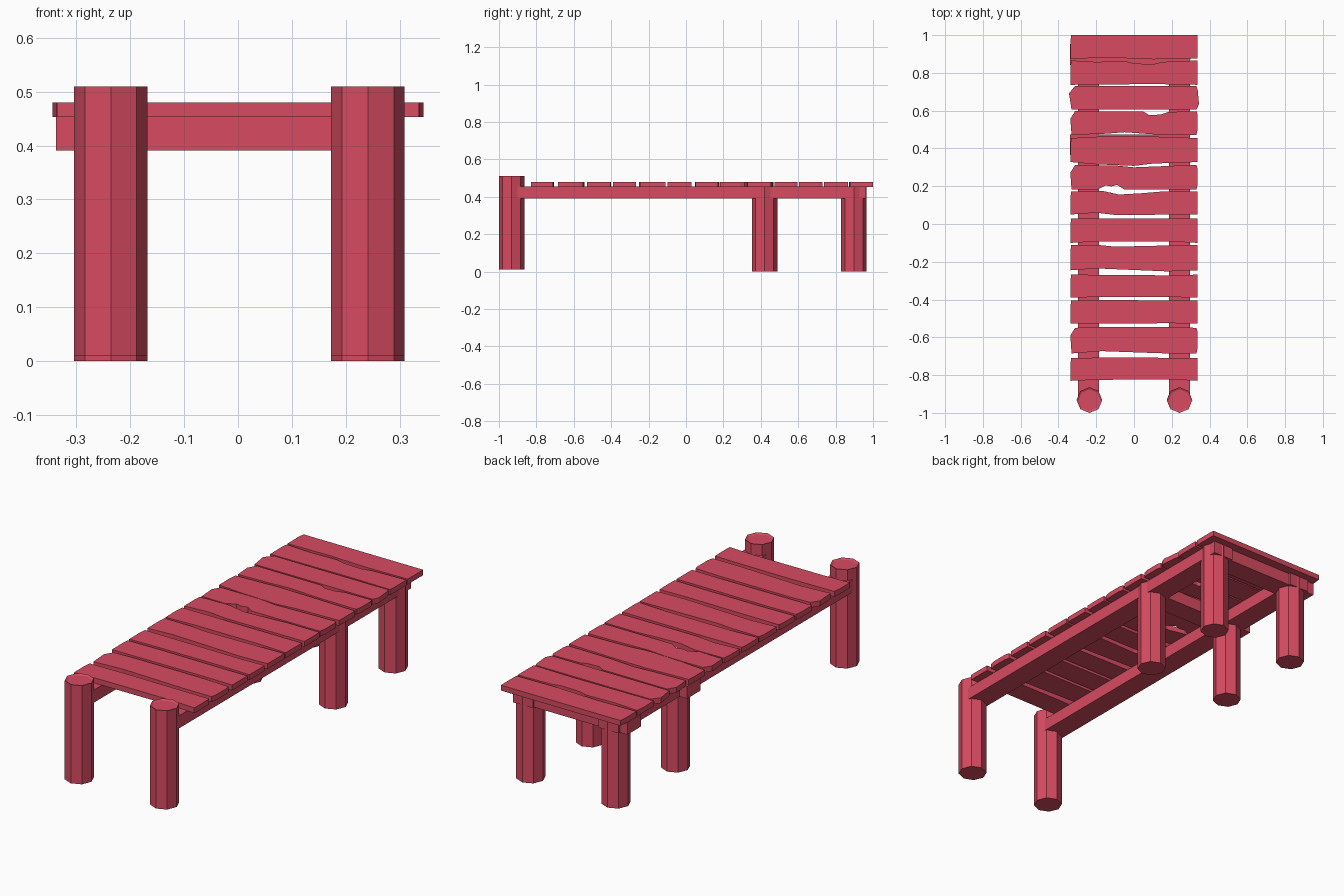
import bpy, bmesh, math

if "Cube" in bpy.data.objects:
    bpy.data.objects.remove(bpy.data.objects["Cube"])

mat = bpy.data.materials.new("red_wood")
mat.diffuse_color = (0.68, 0.07, 0.12, 1)
mat.use_nodes = True
mat.node_tree.nodes["Principled BSDF"].inputs["Base Color"].default_value = mat.diffuse_color


def finish(name, bm):
    bmesh.ops.recalc_face_normals(bm, faces=bm.faces)
    me = bpy.data.meshes.new(name)
    bm.to_mesh(me)
    bm.free()
    me.materials.append(mat)
    ob = bpy.data.objects.new(name, me)
    bpy.context.collection.objects.link(ob)
    return ob


def prism(name, pts, z0, z1, recess=0.0):
    """Extrude a flat outline from z0 to z1, optionally sinking its top face."""
    bm = bmesh.new()
    face = bm.faces.new([bm.verts.new((x, y, z0)) for x, y in pts])
    ext = bmesh.ops.extrude_face_region(bm, geom=[face], use_keep_orig=True)
    top = [g for g in ext["geom"] if isinstance(g, bmesh.types.BMFace)]
    for v in top[0].verts:
        v.co.z = z1
    if recess:
        bmesh.ops.recalc_face_normals(bm, faces=bm.faces)
        bmesh.ops.inset_region(bm, faces=top, thickness=0.011)
        for v in top[0].verts:
            v.co.z -= recess
    return finish(name, bm)


def box(name, x0, x1, y0, y1, z0, z1):
    return prism(name, [(x0, y0), (x1, y0), (x1, y1), (x0, y1)], z0, z1)


def post(name, x, y, z0, z1, recess=0.0):
    r = 0.068
    ring = [(x + r * math.cos(i * math.pi / 4), y + r * math.sin(i * math.pi / 4))
            for i in range(8)]
    return prism(name, ring, z0, z1, recess)


# Octagonal posts and long beams on both sides
for side, x in (("left", -0.236), ("right", 0.241)):
    post(f"front_post_{side}", x, -0.932, 0.01, 0.51, 0.006)
    post(f"middle_post_{side}", x, 0.42, 0, 0.452)
    post(f"back_post_{side}", x, 0.897, 0, 0.452)
    c = math.copysign(0.24, x)
    box(f"long_beam_{side}", c - 0.056, c + 0.056, -0.91, 0.962, 0.39, 0.454)

# Cross beams, sticking out on the left
for name, y in (("middle", 0.42), ("back", 0.897)):
    box(f"cross_beam_{name}", -0.338, 0.29, y - 0.055, y + 0.055, 0.391, 0.453)

# Deck planks: front y, back y, front edge wear, back edge wear as (x, dy)
planks = [
    (-0.83, -0.71, [(-0.2, 0.005), (0.2, 0.007)], [(-0.1, 0.004)]),
    (-0.685, -0.55, [(-0.17, 0.012), (0.05, 0.004), (0.17, 0.0)], [(0.17, 0.006), (-0.2, 0.006)]),
    (-0.528, -0.405, [(0.2, 0.003)], [(0.17, 0.0), (-0.17, 0.003)]),
    (-0.39, -0.268, [(-0.18, 0.004), (0.18, 0.004)], [(0.2, -0.004)]),
    (-0.245, -0.11, [(-0.2, 0.01), (0.18, -0.006)], [(0.17, -0.004), (-0.1, -0.01), (-0.18, -0.002)]),
    (-0.1, 0.03, [(-0.18, 0.008), (0.18, 0.008)], []),
    (0.05, 0.172, [(-0.2, 0.01), (-0.1, -0.002)], [(0.15, 0), (0.03, -0.01), (-0.08, -0.016), (-0.17, 0.004)]),
    (0.182, 0.312, [(-0.2, -0.002), (-0.15, 0.022), (-0.12, 0.017), (-0.09, 0.025), (-0.05, 0.0)],
     [(0.2, -0.004), (0.0, -0.012), (-0.1, -0.002)]),
    (0.328, 0.455, [(-0.2, -0.012), (0.0, -0.02), (0.1, -0.008)], [(0.1, 0.008), (-0.1, 0.012)]),
    (0.472, 0.597, [(-0.15, 0.006), (-0.05, 0.014), (0.1, 0.003)],
     [(0.18, -0.004), (0.14, -0.018), (0.08, -0.02), (0.05, -0.002)]),
    (0.605, 0.731, [], []),
    (0.737, 0.866, [(0.1, 0.004)], [(0.15, -0.008), (0.1, -0.02), (0.0, -0.016), (-0.05, -0.003), (-0.2, -0.008)]),
    (0.876, 1.0, [(-0.1, 0.004), (0.1, -0.004)], []),
]
chipped = {1, 7, 9, 10}
w = 0.337
for i, (y0, y1, front, back) in enumerate(planks):
    chip = 0.025 if i in chipped else 0.004
    # Plank 11 has bowed ends
    mid = 0.344 if i == 10 else w
    pts = [(-w + chip / 4, y0)] + [(x, y0 + d) for x, d in front] + [(w - chip / 4, y0)]
    pts += [(mid, y0 + 0.03), (w, y1 - 0.02)] + [(w - chip / 4, y1)]
    pts += [(x, y1 + d) for x, d in back]
    pts += [(-w + chip, y1), (-mid, y1 - 0.04)]
    prism(f"deck_plank_{i + 1}", pts, 0.453, 0.48)
